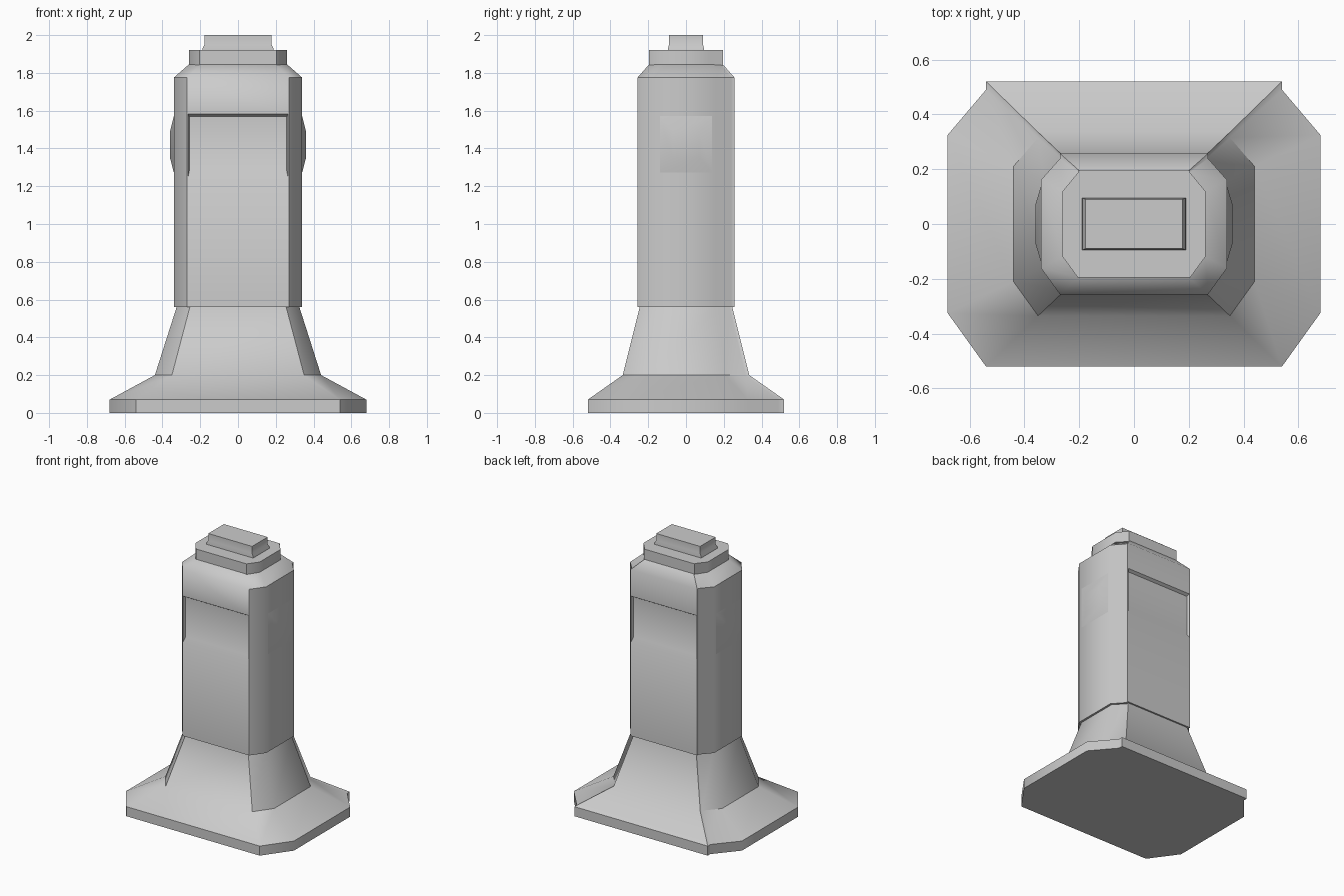
import bpy, bmesh, math

if "Cube" in bpy.data.objects:
    bpy.data.objects.remove(bpy.data.objects["Cube"])


def loft(name, rings, smooth=True):
    """Closed solid through a list of rings with equal point counts."""
    bm = bmesh.new()
    rows = [[bm.verts.new(p) for p in ring] for ring in rings]
    n = len(rows[0])
    for lo, hi in zip(rows, rows[1:]):
        for i in range(n):
            j = (i + 1) % n
            bm.faces.new((lo[i], lo[j], hi[j], hi[i]))
    bm.faces.new(rows[0][::-1])
    bm.faces.new(rows[-1])
    bmesh.ops.recalc_face_normals(bm, faces=bm.faces)
    mesh = bpy.data.meshes.new(name)
    bm.to_mesh(mesh)
    bm.free()
    ob = bpy.data.objects.new(name, mesh)
    bpy.context.collection.objects.link(ob)
    if smooth:
        finish(ob)
    return ob


def finish(ob):
    bpy.ops.object.select_all(action='DESELECT')
    ob.select_set(True)
    bpy.context.view_layer.objects.active = ob
    bpy.ops.object.shade_smooth_by_angle(angle=math.radians(42))


def section(z, a, b, c, d, lip):
    """Rectangle a x b with chamfered corners and a small lip at the back."""
    right = [(c, -b), (a, -d), (a, d), (c, b - lip), (c, b)]
    left = [(-x, y) for x, y in reversed(right)]
    return [(x, y, z) for x, y in right + left]


def rect(u, v0, v1, w, axis):
    """Rectangle across one horizontal axis, at distance w along the other."""
    pts = [(-u, v0), (u, v0), (u, v1), (-u, v1)]
    return [(w, p, q) if axis == 'x' else (p, w, q) for p, q in pts]


# Flared foot
loft("flared_base", [
    section(0.00, 0.68, 0.52, 0.54, 0.325, 0.03),
    section(0.07, 0.68, 0.52, 0.54, 0.325, 0.03),
    section(0.20, 0.44, 0.335, 0.35, 0.21, 0.02),
    section(0.56, 0.325, 0.245, 0.255, 0.155, 0.015)])

# Chamfered column with sloping shoulders
shaft = loft("shaft", [
    section(0.56, 0.34, 0.257, 0.27, 0.16, 0.018),
    section(1.775, 0.34, 0.257, 0.27, 0.16, 0.018),
    section(1.845, 0.26, 0.195, 0.20, 0.12, 0.01)], smooth=False)

# Shallow recessed bands on the front and back of the column
for s in (-1, 1):
    cutter = loft("band_cutter", [
        rect(0.258, 1.28, 1.57, s * 0.237, 'y'),
        rect(0.264, 1.25, 1.582, s * 0.257, 'y'),
        rect(0.264, 1.25, 1.582, s * 0.30, 'y')], smooth=False)
    cutter.hide_render = True
    mod = shaft.modifiers.new("band", 'BOOLEAN')
    mod.operation = 'DIFFERENCE'
    mod.solver = 'EXACT'
    mod.object = cutter
    bpy.context.view_layer.objects.active = shaft
    bpy.ops.object.modifier_apply(modifier=mod.name)
    bpy.data.objects.remove(cutter)
finish(shaft)

# Raised bosses on the sides
for s, side in ((-1, "left"), (1, "right")):
    loft(side + "_boss", [
        rect(0.14, 1.27, 1.575, s * 0.33, 'x'),
        rect(0.14, 1.27, 1.575, s * 0.339, 'x'),
        rect(0.07, 1.35, 1.49, s * 0.36, 'x')])

# Collar and top block
loft("collar", [section(z, 0.26, 0.195, 0.205, 0.12, 0.008) for z in (1.84, 1.92)])
loft("top_block", [
    [(sx * a, sy * b, z) for sx, sy in ((-1, -1), (1, -1), (1, 1), (-1, 1))]
    for z, a, b in ((1.91, 0.19, 0.095), (1.93, 0.188, 0.095),
                    (1.95, 0.177, 0.09), (2.0, 0.177, 0.09))])
